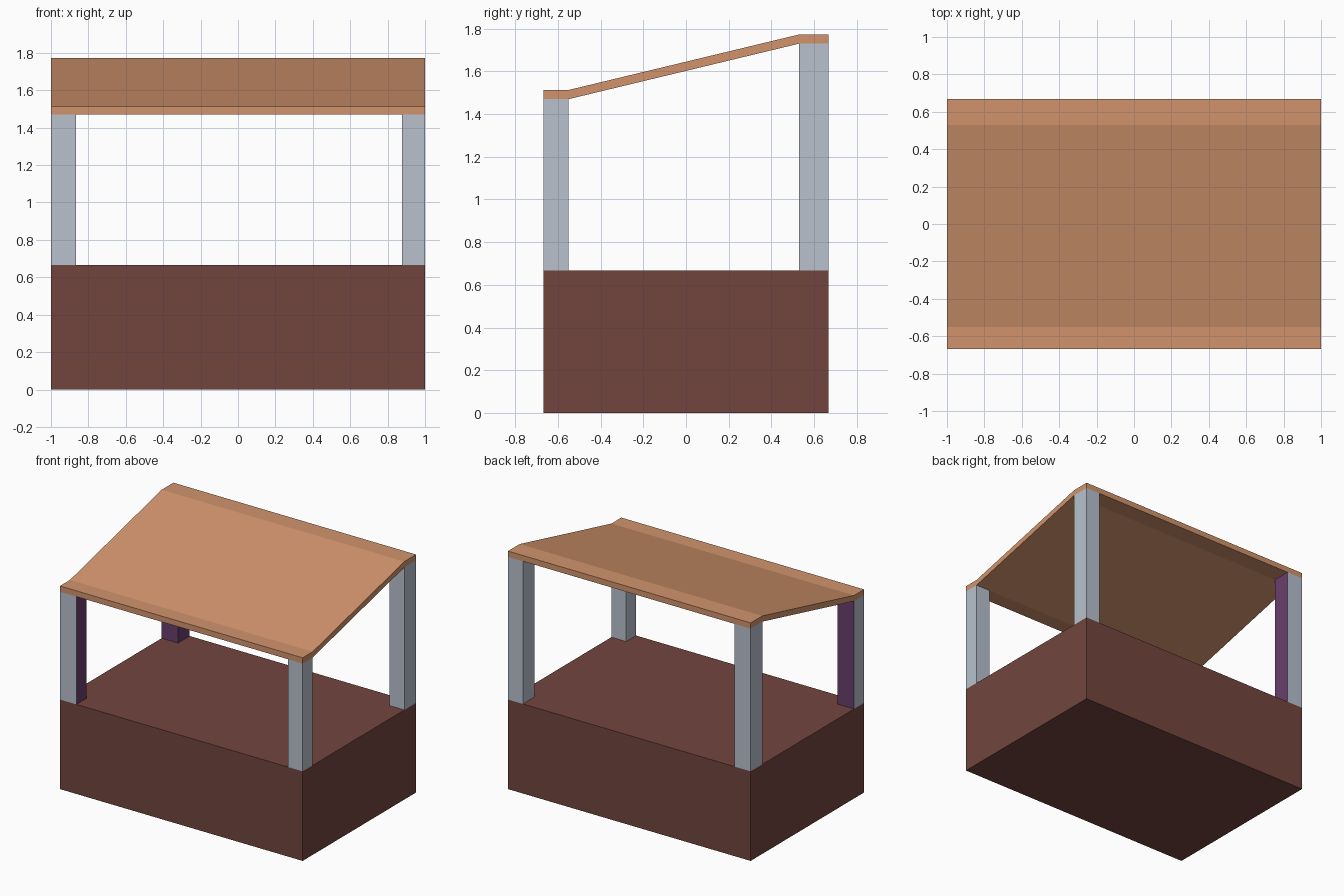
import bpy, bmesh

if "Cube" in bpy.data.objects:
    bpy.data.objects.remove(bpy.data.objects["Cube"])

W, D = 1.0, 0.667          # half width, half depth
BASE_TOP = 0.667
FRONT_TOP, BACK_TOP = 1.47, 1.73
FRONT_IN, BACK_IN = -0.55, 0.53
ROOF_T = 0.043


def srgb(r, g, b):
    def lin(c):
        c /= 255
        return c / 12.92 if c <= 0.04045 else ((c + 0.055) / 1.055) ** 2.4
    return (lin(r), lin(g), lin(b), 1.0)


def material(name, rgb):
    m = bpy.data.materials.new(name)
    m.diffuse_color = srgb(*rgb)
    m.use_nodes = True
    m.node_tree.nodes["Principled BSDF"].inputs["Base Color"].default_value = m.diffuse_color
    return m


maroon = material("maroon wood", (114, 69, 62))
tan = material("tan roof", (209, 148, 108))
grey = material("pale grey", (184, 193, 206))
purple = material("purple", (105, 62, 109))


def prism(name, profile, x0, x1, mats):
    """Extrude a (y, z) profile along x."""
    bm = bmesh.new()
    face = bm.faces.new([bm.verts.new((x0, y, z)) for y, z in profile])
    ext = bmesh.ops.extrude_face_region(bm, geom=[face])
    verts = [v for v in ext["geom"] if isinstance(v, bmesh.types.BMVert)]
    bmesh.ops.translate(bm, verts=verts, vec=(x1 - x0, 0, 0))
    bmesh.ops.recalc_face_normals(bm, faces=bm.faces)
    mesh = bpy.data.meshes.new(name)
    bm.to_mesh(mesh)
    bm.free()
    for m in mats:
        mesh.materials.append(m)
    obj = bpy.data.objects.new(name, mesh)
    bpy.context.collection.objects.link(obj)
    return obj


def box(name, x0, x1, y0, y1, z0, z1, mats):
    return prism(name, [(y0, z0), (y1, z0), (y1, z1), (y0, z1)], x0, x1, mats)


# Solid counter base
box("base", -W, W, -D, D, 0, BASE_TOP, [maroon])

# Corner posts; the inward faces of the left pair are purple
for side, x0, x1 in (("left", -W, -0.865), ("right", 0.878, W)):
    for end, y0, y1, top, inward in (("front", -D, FRONT_IN, FRONT_TOP, 1),
                                     ("back", BACK_IN, D, BACK_TOP, -1)):
        post = box(f"{end}_{side}_post", x0, x1, y0, y1, BASE_TOP, top, [grey, purple])
        if side == "left":
            for p in post.data.polygons:
                if p.normal.x > 0.5 or p.normal.y * inward > 0.5:
                    p.material_index = 1

# Sloping roof sheet with flat front and back lips
under = [(-D, FRONT_TOP), (FRONT_IN, FRONT_TOP), (BACK_IN, BACK_TOP), (D, BACK_TOP)]
over = [(y, z + ROOF_T) for y, z in reversed(under)]
prism("roof", under + over, -W, W, [tan])
